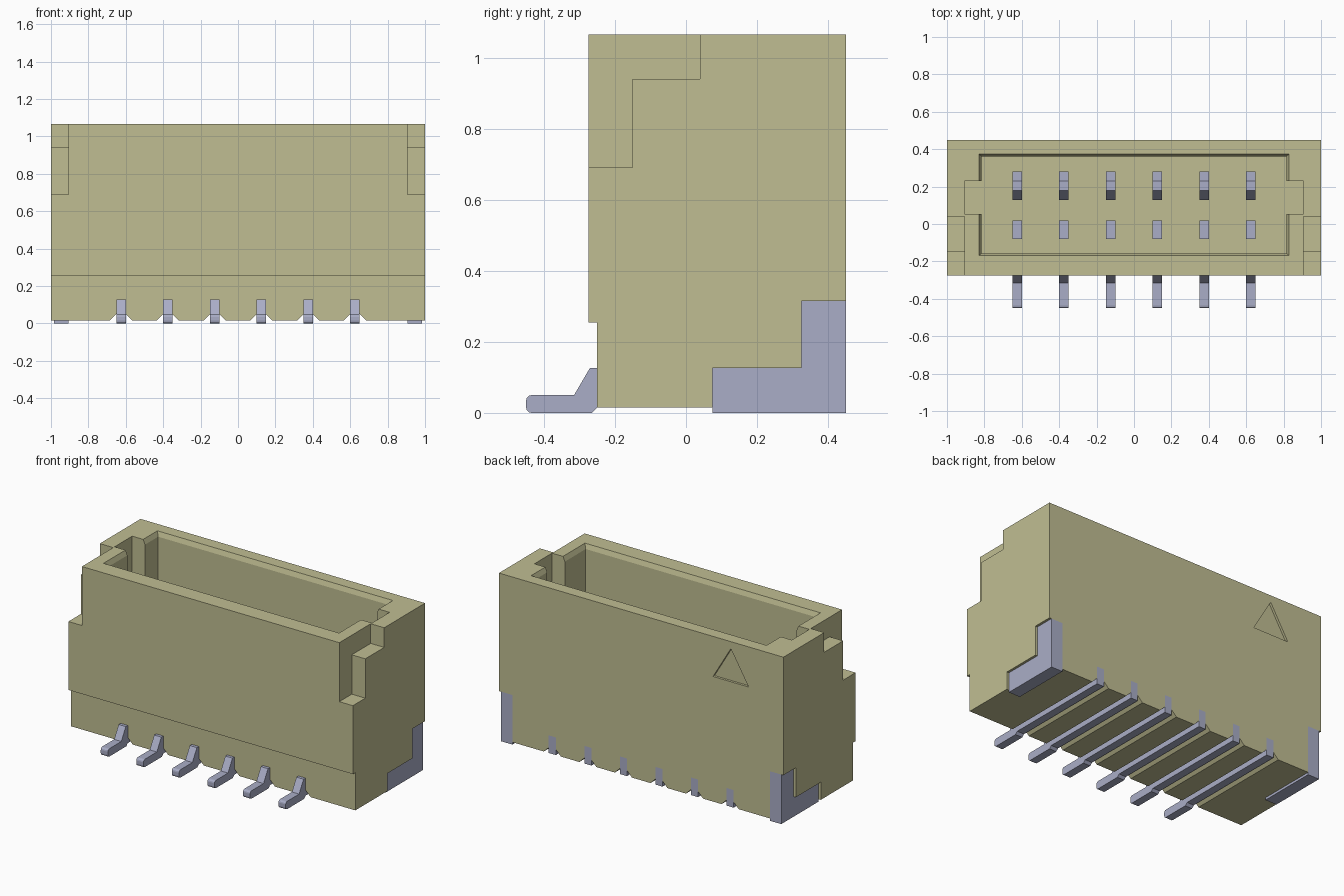
import bpy, bmesh, math
from mathutils import Vector

if "Cube" in bpy.data.objects:
    bpy.data.objects.remove(bpy.data.objects["Cube"], do_unlink=True)


def material(name, rgb, metallic=0.0):
    m = bpy.data.materials.new(name)
    m.use_nodes = True
    m.diffuse_color = (*rgb, 1)
    m.node_tree.nodes["Principled BSDF"].inputs["Base Color"].default_value = (*rgb, 1)
    return m


PLASTIC = material("beige_plastic", (0.53, 0.515, 0.29))
METAL = material("tinned_metal", (0.40, 0.42, 0.57))


def prism(name, profile, axis, lo, hi, mat=None):
    """Extrude a closed 2D profile along an axis; x takes (y, z), y takes (x, z), z takes (x, y)."""
    i = "xyz".index(axis)

    def point(p, d):
        c = list(p)
        c.insert(i, d)
        return Vector(c)

    bm = bmesh.new()
    face = bm.faces.new([bm.verts.new(point(p, lo)) for p in profile])
    ext = bmesh.ops.extrude_face_region(bm, geom=[face])
    moved = [g for g in ext["geom"] if isinstance(g, bmesh.types.BMVert)]
    bmesh.ops.translate(bm, verts=moved, vec=point((0, 0), hi - lo))
    bmesh.ops.recalc_face_normals(bm, faces=bm.faces)
    me = bpy.data.meshes.new(name)
    bm.to_mesh(me)
    bm.free()
    ob = bpy.data.objects.new(name, me)
    bpy.context.collection.objects.link(ob)
    if mat:
        me.materials.append(mat)
    return ob


def rect(a0, a1, b0, b1):
    return [(a0, b0), (a1, b0), (a1, b1), (a0, b1)]


def cut(target, cutter):
    mod = target.modifiers.new("cut", "BOOLEAN")
    mod.operation = "DIFFERENCE"
    mod.solver = "EXACT"
    mod.object = cutter
    bpy.context.view_layer.objects.active = target
    bpy.ops.object.modifier_apply(modifier=mod.name)
    bpy.data.objects.remove(cutter, do_unlink=True)


BOTTOM, TOP, FRONT, BACK = 0.015, 1.065, -0.275, 0.45
FLOOR = 0.25
PINS = [-0.625 + 0.25 * i for i in range(6)]

# Housing block with the recessed foot strip along the front
housing = prism("housing", [(-0.25, BOTTOM), (BACK, BOTTOM), (BACK, TOP),
                            (FRONT, TOP), (FRONT, 0.255), (-0.25, 0.255)],
                "x", -1, 1, PLASTIC)

# Main cavity and the chamfer around its mouth
cut(housing, prism("cavity", rect(-0.815, 0.815, -0.157, 0.362), "z", FLOOR, 1.2))
mouth = prism("mouth", rect(-0.815, 0.815, -0.157, 0.362), "z", TOP - 0.03, TOP + 0.03)
for v in mouth.data.vertices:
    if v.co.z > TOP:
        v.co.x += math.copysign(0.026, v.co.x)
        v.co.y += 0.022 if v.co.y > 0 else -0.022
cut(housing, mouth)

# Stepped front corners, key slots and pockets for the solder tabs
tab_profile = [(0.075, 0), (BACK, 0), (BACK, 0.315), (0.325, 0.315),
               (0.325, 0.127), (0.075, 0.127)]
pocket = [(0.075, -0.1), (0.6, -0.1), (0.6, 0.315), (0.325, 0.315),
          (0.325, 0.127), (0.075, 0.127)]
step = [(-0.4, 0.69), (-0.15, 0.69), (-0.15, 0.94), (0.04, 0.94), (0.04, 1.2), (-0.4, 1.2)]
for s in (-1, 1):
    lo, hi = sorted((s * 0.905, s * 1.1))
    cut(housing, prism("corner_step", step, "x", lo, hi))
    cut(housing, prism("tab_pocket", pocket, "x", lo, hi))
    lo, hi = sorted((s * 0.7, s * 0.905))
    cut(housing, prism("key_slot", rect(lo, hi, 0.053, 0.23), "z", FLOOR, 1.2))
    lo, hi = sorted((s * 0.905, s * 0.985))
    prism("solder_tab_left" if s > 0 else "solder_tab_right", tab_profile, "x", lo, hi, METAL)

# Flared grooves under the housing that carry the contacts
for x in PINS:
    groove = [(x - 0.08, -0.005), (x - 0.025, 0.05), (x - 0.025, 0.127),
              (x + 0.025, 0.127), (x + 0.025, 0.05), (x + 0.08, -0.005)]
    cut(housing, prism("groove", groove, "y", -0.6, 0.6))

# Shallow triangle marking the first contact
cut(housing, prism("marker", [(-0.63, 1.02), (-0.505, 0.81), (-0.755, 0.81)],
                   "y", BACK - 0.015, 0.6))

# Forked contacts: rounded foot, base bar, short front prong, hooked rear prong
tip = [(-0.435 + 0.015 * math.cos(a), z + 0.015 * math.sin(a))
       for z, start in ((0.035, 90), (0.015, 180))
       for a in (math.radians(start + 30 * k) for k in range(4))]
contact = tip + [(-0.265, 0), (-0.25, BOTTOM), (BACK, BOTTOM), (BACK, 0.127),
                 (0.28, 0.127), (0.28, 0.66), (0.23, 0.74), (0.18, 0.74),
                 (0.128, 0.65), (0.128, 0.6), (0.18, 0.53), (0.18, 0.127),
                 (0.02, 0.127), (0.02, 0.6), (-0.08, 0.6), (-0.08, 0.127),
                 (-0.27, 0.127), (-0.315, 0.05)]
for i, x in enumerate(PINS):
    prism(f"contact_{i + 1}", contact, "x", x - 0.025, x + 0.025, METAL)
